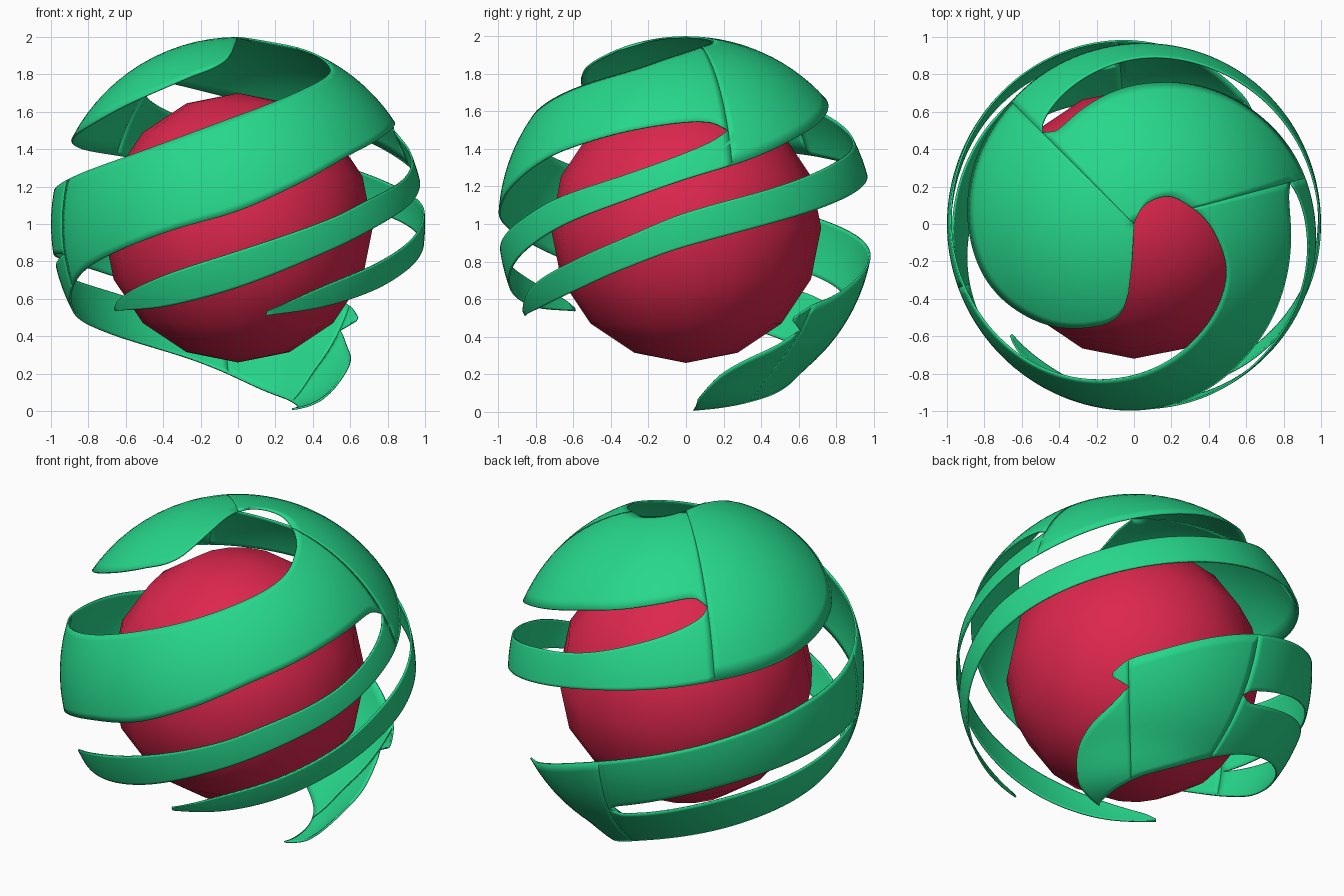
import bpy, bmesh, math

cube = bpy.data.objects.get("Cube")
if cube:
    bpy.data.objects.remove(cube, do_unlink=True)


def material(name, rgb):
    m = bpy.data.materials.new(name)
    m.use_nodes = True
    m.diffuse_color = (*rgb, 1)
    m.node_tree.nodes["Principled BSDF"].inputs["Base Color"].default_value = (*rgb, 1)
    return m


green = material("leaf green", (0.02, 0.68, 0.26))
red = material("crimson", (0.72, 0.02, 0.075))


def edge(*keys):
    """Smooth curve through (angle, height) keys, clamped at both ends."""
    n = len(keys)

    def slope(i):
        a, b = keys[max(i - 1, 0)], keys[min(i + 1, n - 1)]
        return (b[1] - a[1]) / (b[0] - a[0])

    def value(t):
        if t <= keys[0][0]:
            return keys[0][1]
        for i in range(n - 1):
            (t0, z0), (t1, z1) = keys[i], keys[i + 1]
            if t <= t1:
                h = t1 - t0
                u = (t - t0) / h
                bend = (slope(i) * h - (z1 - z0)) * (1 - u) - (slope(i + 1) * h - (z1 - z0)) * u
                return z0 + (z1 - z0) * u + u * (1 - u) * bend
        return keys[-1][1]
    return value


def point(turn, polar):
    """Point on the shell; the underside flares slightly."""
    z = 1 - math.cos(polar)
    r = math.sin(polar) + 0.2 * max(0, 1 - z / 0.25) ** 2
    a = math.radians(turn)
    return (r * math.cos(a), r * math.sin(a), z)


def polar_of(z):
    return math.acos(max(-1, min(1, 1 - z)))


def strip(bm, start, end, low, high, rows=14):
    """Curved sheet between two edges, from one turn angle to another."""
    cols = max(4, math.ceil((end - start) / 2.5))
    grid = []
    for i in range(cols + 1):
        t = start + (end - start) * i / cols
        a = polar_of(low(t))
        b = max(a, polar_of(high(t)))
        grid.append([bm.verts.new(point(t, a + (b - a) * j / rows)) for j in range(rows + 1)])
    for left, right in zip(grid, grid[1:]):
        for j in range(rows):
            bm.faces.new((left[j], right[j], right[j + 1], left[j + 1]))


def pole(t):
    return 2.0


# Edges of the wide arm and its tail
wide_low = edge((8, .005), (30, .02), (50, .05), (78, .12), (115, .29), (150, .42), (180, .53),
                (195, .63), (210, .74), (225, .83), (250, .97), (270, 1.07), (290, 1.22),
                (307, 1.35), (320, 1.42), (340, 1.5), (360, 1.545), (370, 1.54), (375, 1.5))
wide_high = edge((42, .5), (48, .56), (60, .62), (95, .84), (135, 1.03), (165, 1.14), (195, 1.22),
                 (230, 1.36), (270, 1.58), (300, 1.72), (333, 1.83), (350, 1.89), (375, 1.945),
                 (397, 1.97), (412, 1.987), (430, 2))
hook_low = edge((42, .48), (45, .455), (48, .43))
tail_high = edge((8, .06), (18, .19), (28, .27), (40, .35), (48, .43))
slit_high = edge((95, .5), (99, .54), (139, .74), (175, .83), (200, .84))
slit_low = edge((95, .5), (100, .48), (139, .64), (175, .75), (200, .84))

# Edges of the middle arm
middle_low = edge((-138, .535), (-115, .56), (-90, .66), (-60, .86), (-40, 1), (-20, 1.12),
                  (0, 1.24), (20, 1.34), (45, 1.48), (75, 1.62), (90, 1.67), (115, 1.74),
                  (130, 1.76), (135, 1.72))
middle_high = edge((-138, .55), (-134, .6), (-115, .72), (-90, .855), (-60, 1.03), (-45, 1.13),
                   (-20, 1.26), (0, 1.38), (10, 1.45), (15, 1.5))

# Edges of the lower arm, which widens into the cap
lower_low = edge((-80, .51), (-60, .555), (-40, .64), (-20, .76), (0, .88), (45, 1.08), (90, 1.26),
                 (130, 1.36), (160, 1.41), (180, 1.46), (200, 1.53), (222, 1.66), (245, 1.79),
                 (257, 1.845), (264, 1.9), (268, 1.985))
lower_high = edge((-80, .53), (-74, .57), (-60, .67), (-40, .79), (-20, .92), (0, 1.06), (30, 1.2),
                  (60, 1.34), (85, 1.44), (105, 1.54), (125, 1.64), (133, 1.69), (135, 1.72))

arms = {
    "wide_arm": [(8, 48, wide_low, tail_high), (42, 48, hook_low, wide_high),
                 (48, 95, wide_low, wide_high), (95, 200, wide_low, slit_low),
                 (95, 200, slit_high, wide_high), (200, 375, wide_low, wide_high)],
    "middle_arm": [(-138, 15, middle_low, middle_high),
                   (15, 135, middle_low, lambda t: wide_high(t + 360))],
    "lower_arm_and_cap": [(-80, 135, lower_low, lower_high), (135, 268, lower_low, pole)],
}


def finish(bm, name, mat):
    mesh = bpy.data.meshes.new(name)
    bm.to_mesh(mesh)
    bm.free()
    mesh.materials.append(mat)
    for p in mesh.polygons:
        p.use_smooth = True
    obj = bpy.data.objects.new(name, mesh)
    bpy.context.collection.objects.link(obj)
    return obj


# Spiral shell
for name, pieces in arms.items():
    bm = bmesh.new()
    for piece in pieces:
        strip(bm, *piece)
    bmesh.ops.remove_doubles(bm, verts=bm.verts, dist=0.0005)
    shell = finish(bm, name, green)
    mod = shell.modifiers.new("thickness", "SOLIDIFY")
    mod.thickness = 0.01
    mod.offset = -1

# Inner ball
bm = bmesh.new()
bmesh.ops.create_uvsphere(bm, u_segments=16, v_segments=8, radius=0.72)
bmesh.ops.translate(bm, verts=bm.verts, vec=(0, 0, 0.98))
finish(bm, "inner_ball", red)
